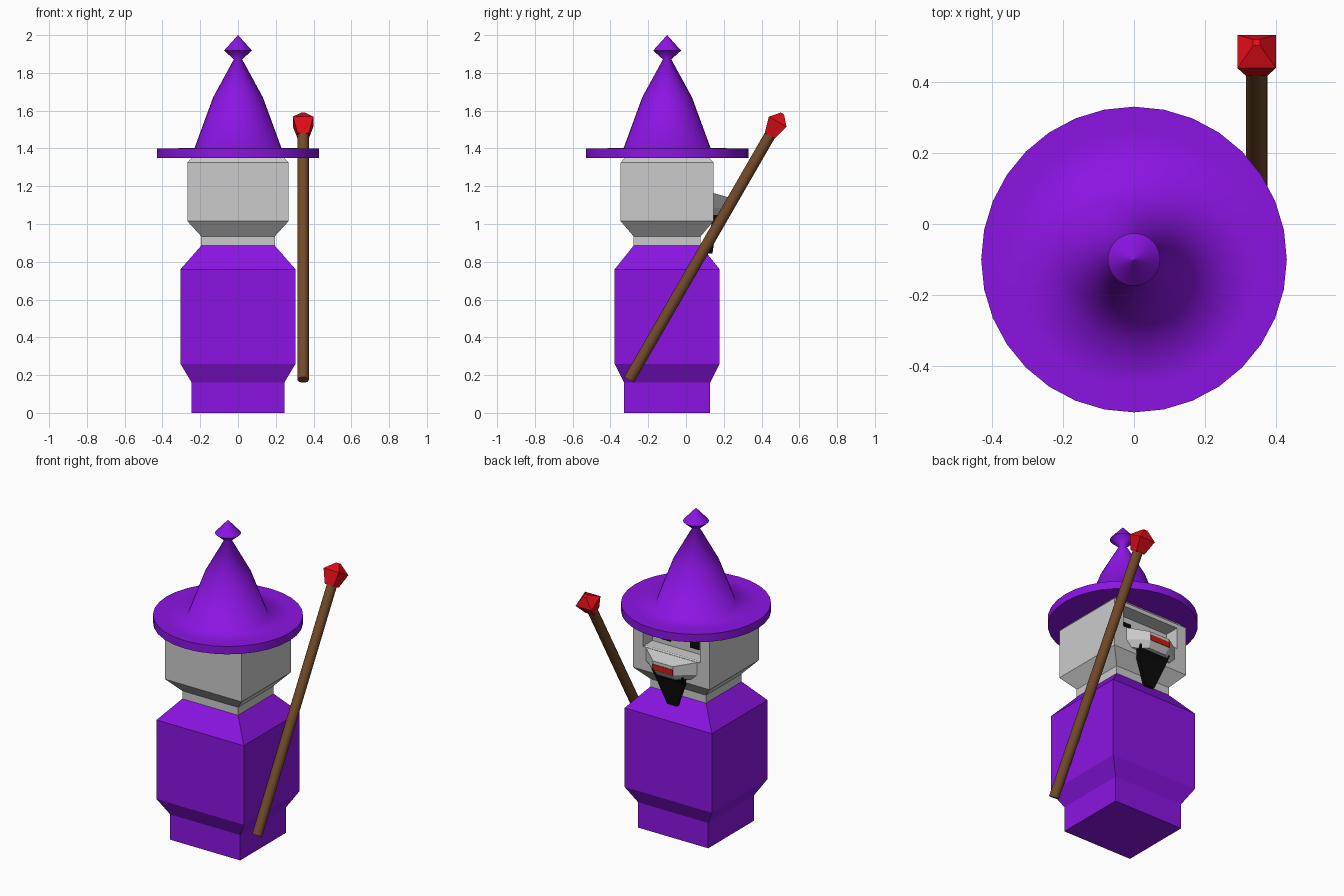
import bpy, bmesh, math
from mathutils import Vector, Matrix

if "Cube" in bpy.data.objects:
    bpy.data.objects.remove(bpy.data.objects["Cube"])

CY = -0.1  # y of the body axis


def material(name, rgb):
    m = bpy.data.materials.new(name)
    m.diffuse_color = (*rgb, 1)
    m.use_nodes = True
    m.node_tree.nodes["Principled BSDF"].inputs["Base Color"].default_value = m.diffuse_color
    return m


purple = material("purple", (0.26, 0.007, 0.77))
brown = material("brown", (0.17, 0.068, 0.022))
red = material("red", (0.76, 0.004, 0.009))
dark_red = material("dark_red", (0.6, 0.012, 0.004))
black = material("black", (0.003, 0.003, 0.003))


def loft(name, rings, mat=None):
    """Closed skin through rings that all have the same number of points."""
    bm = bmesh.new()
    loops = [[bm.verts.new(p) for p in r] for r in rings]
    n = len(loops[0])
    for a, b in zip(loops, loops[1:]):
        for i in range(n):
            j = (i + 1) % n
            bm.faces.new((a[i], a[j], b[j], b[i]))
    bm.faces.new(loops[0][::-1])
    bm.faces.new(loops[-1])
    bmesh.ops.recalc_face_normals(bm, faces=bm.faces)
    me = bpy.data.meshes.new(name)
    bm.to_mesh(me)
    bm.free()
    ob = bpy.data.objects.new(name, me)
    bpy.context.collection.objects.link(ob)
    if mat:
        me.materials.append(mat)
    return ob


def rect(hx, y0, y1, z):
    return [(-hx, y0, z), (hx, y0, z), (hx, y1, z), (-hx, y1, z)]


def centred(levels, cy=CY):
    return [rect(hx, cy - hy, cy + hy, z) for hx, hy, z in levels]


def circle(r, z, n, cy=0):
    return [(r * math.cos(2 * math.pi * i / n), cy + r * math.sin(2 * math.pi * i / n), z)
            for i in range(n)]


def smooth(ob, angle=35):
    bpy.ops.object.select_all(action='DESELECT')
    ob.select_set(True)
    bpy.context.view_layer.objects.active = ob
    bpy.ops.object.shade_smooth_by_angle(angle=math.radians(angle))


# robe
loft("robe", centred([(0.245, 0.228, 0), (0.245, 0.228, 0.16), (0.305, 0.278, 0.26),
                      (0.305, 0.278, 0.76), (0.195, 0.178, 0.885)]), purple)

# head with neck, and the eye slot cut into its face
head = loft("head", centred([(0.195, 0.178, 0.87), (0.195, 0.178, 0.935), (0.268, 0.246, 1.015),
                             (0.268, 0.246, 1.325), (0.235, 0.215, 1.36)]))
slot = loft("eye_slot_cutter", [rect(0.2, 0.05, 0.3, 1.165), rect(0.2, 0.05, 0.3, 1.30)])
slot.hide_render = True
slot.hide_viewport = True
cut = head.modifiers.new("eye_slot", 'BOOLEAN')
cut.object = slot
cut.solver = 'EXACT'

# eyes at the back of the slot
for side, label in ((-1, "left"), (1, "right")):
    eye = loft(label + "_eye", [rect(0.03, 0.04, 0.058, 1.195), rect(0.03, 0.04, 0.058, 1.26)], black)
    eye.location.x = side * 0.1


# cheeks: a shelf that narrows towards the mouth
def shelf(half, half_front, y_front, z_back, z_front):
    return [(-half, 0.13, z_back), (half, 0.13, z_back),
            (half_front, y_front, z_front), (-half_front, y_front, z_front)]


loft("cheeks", [shelf(0.16, 0.06, 0.205, 1.045, 1.045), shelf(0.2, 0.07, 0.23, 1.085, 1.085),
                shelf(0.2, 0.07, 0.23, 1.168, 1.14)])
loft("mouth", [rect(0.07, 0.18, 0.233, 1.085), rect(0.07, 0.18, 0.233, 1.12)], dark_red)

# beard
loft("beard", [rect(0.035, 0.12, 0.14, 0.845), rect(0.1, 0.135, 0.165, 1.01),
               rect(0.11, 0.135, 0.19, 1.065)], black)

# hat: brim, cone and tip turned from one profile
hat_profile = [(0.43, 1.35), (0.43, 1.40), (0.36, 1.40), (0.23, 1.403),
               (0.132, 1.67), (0.022, 1.872), (0.074, 1.918), (0.004, 1.996), (0.001, 2.0)]
smooth(loft("hat", [circle(r, z, 32, CY) for r, z in hat_profile], purple), 89)

# staff and gem share one tilted frame
foot, top = Vector((0.345, -0.302, 0.175)), Vector((0.345, 0.443, 1.468))
tilt = Matrix.Translation(foot) @ (top - foot).to_track_quat('Z', 'Y').to_matrix().to_4x4()
length = (top - foot).length
staff = loft("staff", [circle(0.03, 0, 16), circle(0.03, length, 16)], brown)
staff.matrix_world = tilt
smooth(staff)
gem = loft("gem", centred([(0.03, 0.03, length), (0.054, 0.054, length + 0.085),
                           (0.01, 0.01, length + 0.135)], 0), red)
gem.matrix_world = tilt
